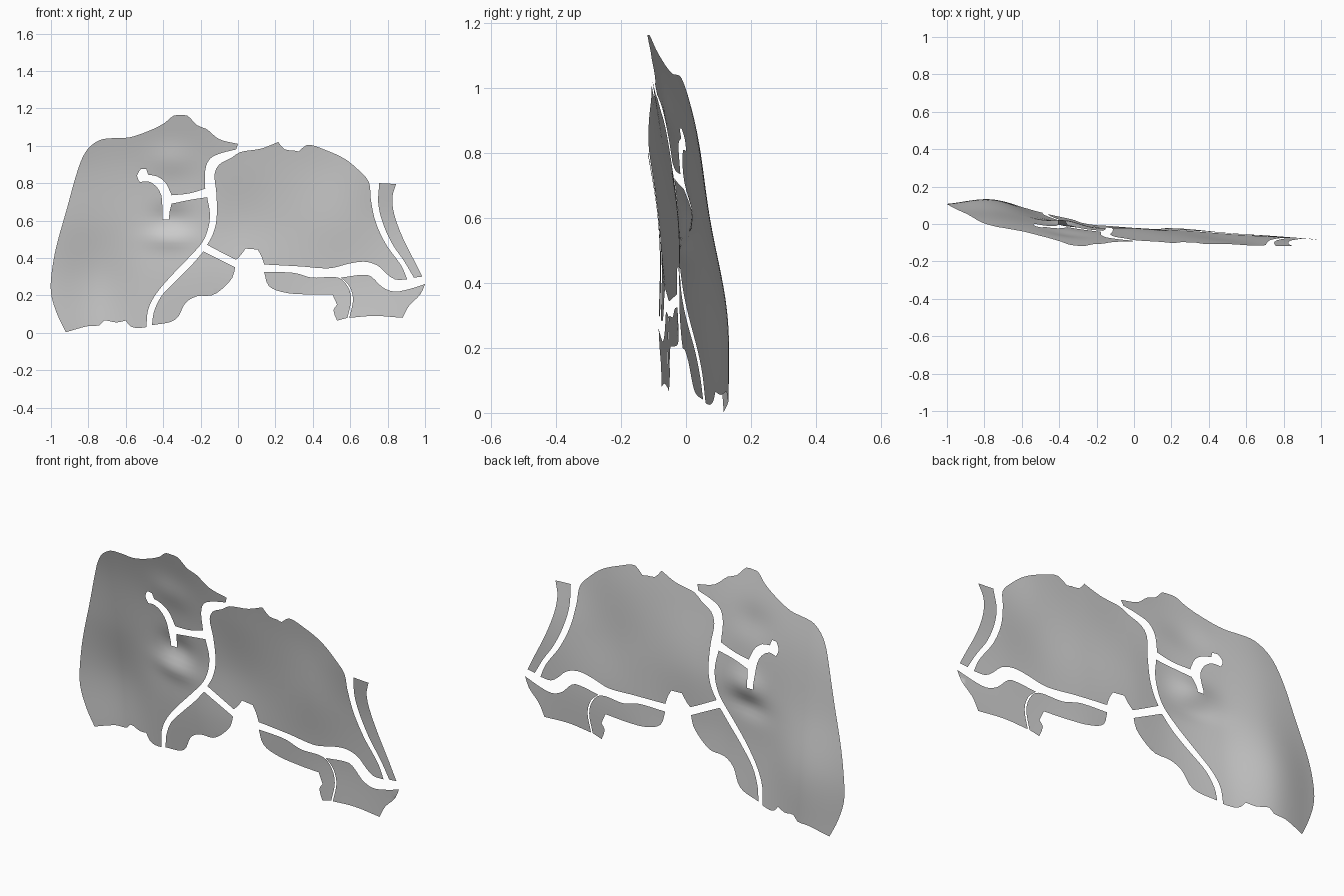
import bpy, bmesh, math
from mathutils import Vector
from mathutils.geometry import delaunay_2d_cdt

if "Cube" in bpy.data.objects:
    bpy.data.objects.remove(bpy.data.objects["Cube"])

# Depth (y, in hundredths) of the shared curved sheet: rows z = 0, .3, .6, .9, 1.2; columns x = -1 .. 1 step .25
DEPTH = [
    [10.5, 13, 6.5, 2, 0, -1, -5, -7, -8],
    [10.5, 12.5, 4, -1, -2, -3, -5, -6.5, -8.5],
    [7, 7, 2, -2, -2.5, -5, -8, -8.5, -9],
    [3, 2, -2, -5.5, -7.5, -8.5, -10, -13, -13],
    [-6, -6, -10, -13, -13, -13.5, -14, -15, -15],
]


def spline(vals, t):
    i = max(0, min(int(math.floor(t)), len(vals) - 2))
    f = max(0, min(1, t - i))
    b, c = vals[i], vals[i + 1]
    a = vals[i - 1] if i > 0 else 2 * b - c
    d = vals[i + 2] if i + 2 < len(vals) else 2 * c - b
    return b + .5 * f * (c - a + f * (2 * a - 5 * b + 4 * c - d + f * (3 * (b - c) + d - a)))


def bump(x, z, cx, cz, rx, rz, h):
    return h * math.exp(-((x - cx) / rx) ** 2 - ((z - cz) / rz) ** 2)


def depth(x, z):
    y = spline([spline(row, (x + 1) * 4) for row in DEPTH], z / .3) / 100
    # dimple, lip and brow around the forked slit
    y += bump(x, z, -.35, .61, .10, .07, .025)
    y += bump(x, z, -.37, .50, .12, .05, -.015)
    y += bump(x, z, -.36, .92, .12, .08, -.012)
    return y


def smooth_outline(pts):
    """Round gentle bends with Hermite curves, keep sharp corners."""
    pts = [Vector(p) / 100 for p in pts]
    n, out = len(pts), []
    for i in range(n):
        o, a, b, c = pts[i - 1], pts[i], pts[(i + 1) % n], pts[(i + 2) % n]
        length = (b - a).length
        ta, tb = (b - o).normalized(), (c - a).normalized()
        if (a - o).angle(b - a) > .95:
            ta = (b - a).normalized()
        if (b - a).angle(c - b) > .95:
            tb = (b - a).normalized()
        steps = max(2, round(length / .025))
        for k in range(steps):
            t = k / steps
            out.append(a * (2*t**3 - 3*t*t + 1) + ta * length * (t**3 - 2*t*t + t)
                       + b * (3*t*t - 2*t**3) + tb * length * (t**3 - t*t))
    return out


def panel(name, pts):
    rim = smooth_outline(pts)
    n = len(rim)
    x0, x1 = min(p.x for p in rim), max(p.x for p in rim)
    z0, z1 = min(p.y for p in rim), max(p.y for p in rim)
    s = .025
    inner = [Vector((x0 + s * i, z0 + s * j)) for i in range(1, int((x1 - x0) / s) + 1)
             for j in range(1, int((z1 - z0) / s) + 1)]
    edges = [(i, (i + 1) % n) for i in range(n)]
    vs, _, fs, *_ = delaunay_2d_cdt(rim + inner, edges, [], 1, 1e-5)
    mesh = bpy.data.meshes.new(name)
    bm = bmesh.new()
    verts = [bm.verts.new((v.x, depth(v.x, v.y), v.y)) for v in vs]
    for f in fs:
        bm.faces.new([verts[i] for i in f])
    bmesh.ops.delete(bm, geom=[v for v in bm.verts if not v.link_faces], context='VERTS')
    for f in bm.faces:
        f.normal_update()
        if f.normal.y > 0:
            f.normal_flip()
        f.smooth = True
    bm.to_mesh(mesh)
    bm.free()
    ob = bpy.data.objects.new(name, mesh)
    bpy.context.collection.objects.link(ob)


# Large left panel: crest, forked slit, then inner, bottom and outer edges
crest = [(-31, 116.3), (-27, 116), (-22, 111), (-17, 109), (-10, 103.5), (0, 101), (-1, 98),
         (-9, 96), (-15, 93), (-17.5, 87), (-17.5, 77)]
slit = [(-26, 74.5), (-35.5, 73.5), (-37, 77), (-39, 80.5), (-43, 83.5), (-48, 84.5), (-49, 87.5),
        (-52, 87.5), (-54, 84), (-52.5, 80.5), (-48, 81), (-43.5, 78), (-41, 73.5), (-40.5, 68.5),
        (-40.5, 60.5), (-37, 60.5), (-36.5, 65), (-35.5, 69), (-26, 71), (-16.5, 72.5)]
rest = [(-15, 63.5), (-16, 55.5), (-19, 48.5), (-26, 40.5), (-36.5, 29.5), (-44, 20.5), (-48, 12.5),
        (-49, 3), (-54, 2.5), (-57.5, 3.5), (-60, 6.5), (-65, 5.5), (-71.5, 6.5), (-74, 4),
        (-80.5, 3.5), (-92, .3), (-96.5, 9.5), (-99.7, 19.5), (-100, 28.5), (-97.5, 44.5), (-92, 64.5),
        (-85, 89), (-80.5, 98), (-74, 103), (-67.5, 104), (-58, 104.5), (-47.5, 108),
        (-39.5, 112), (-34.5, 116)]
panel("left_panel", crest + slit + rest)

# Large right panel
panel("right_panel", [
    (1, 96.5), (12.5, 98.5), (21.5, 102), (25, 98), (30, 97.5), (32.5, 97), (37, 100.5), (46, 98),
    (57, 93), (65, 86.5), (70, 80.5), (71, 71.5), (73.5, 59.5), (79, 47.5), (87.5, 35.5), (90.5, 28.5),
    (84, 28.5), (79.5, 31.5), (74.5, 36), (67.5, 38), (59.5, 37), (49, 34.5), (33, 35.5), (14, 36.5),
    (12.5, 41), (10.5, 44.5), (4, 45), (1.5, 41.5), (-1, 39), (-7, 42), (-16.5, 47), (-13.5, 52.5),
    (-11.5, 60.5), (-11.5, 74), (-12.5, 85), (-10, 90), (-3.5, 93.5)])

# Narrow strip at the right edge
panel("side_strip", [
    (75.5, 80), (84.5, 79.5), (82.5, 72.5), (83.5, 63.5), (88, 51), (94.5, 38), (98.5, 30),
    (94, 29.5), (89, 38), (82.5, 47.5), (77.5, 58.5), (75, 69)])

# Lower pieces
panel("lower_centre_piece", [
    (-18.5, 43.5), (-1.5, 35), (-3, 29.5), (-9, 23), (-14, 20), (-22, 19.5), (-28, 16), (-33.5, 7),
    (-46, 4), (-45, 11), (-41, 19.5), (-32.5, 28.5), (-24.5, 36.5)])
panel("lower_hooked_strip", [
    (14, 32.5), (30, 32), (39.5, 29.5), (53.5, 29.5), (58.5, 25), (60.5, 18), (58.5, 8), (53, 6.5),
    (51, 12), (53, 15), (50.5, 20.5), (37, 20.5), (25, 21.5), (16.5, 25)])
panel("lower_right_piece", [
    (55, 29.5), (69, 31), (73, 28.5), (77, 24.5), (83.5, 22), (92, 23.5), (100, 26), (97.5, 20.5),
    (91.5, 14.5), (88, 8), (73, 9), (59.5, 8), (61.5, 18), (59.5, 25)])
